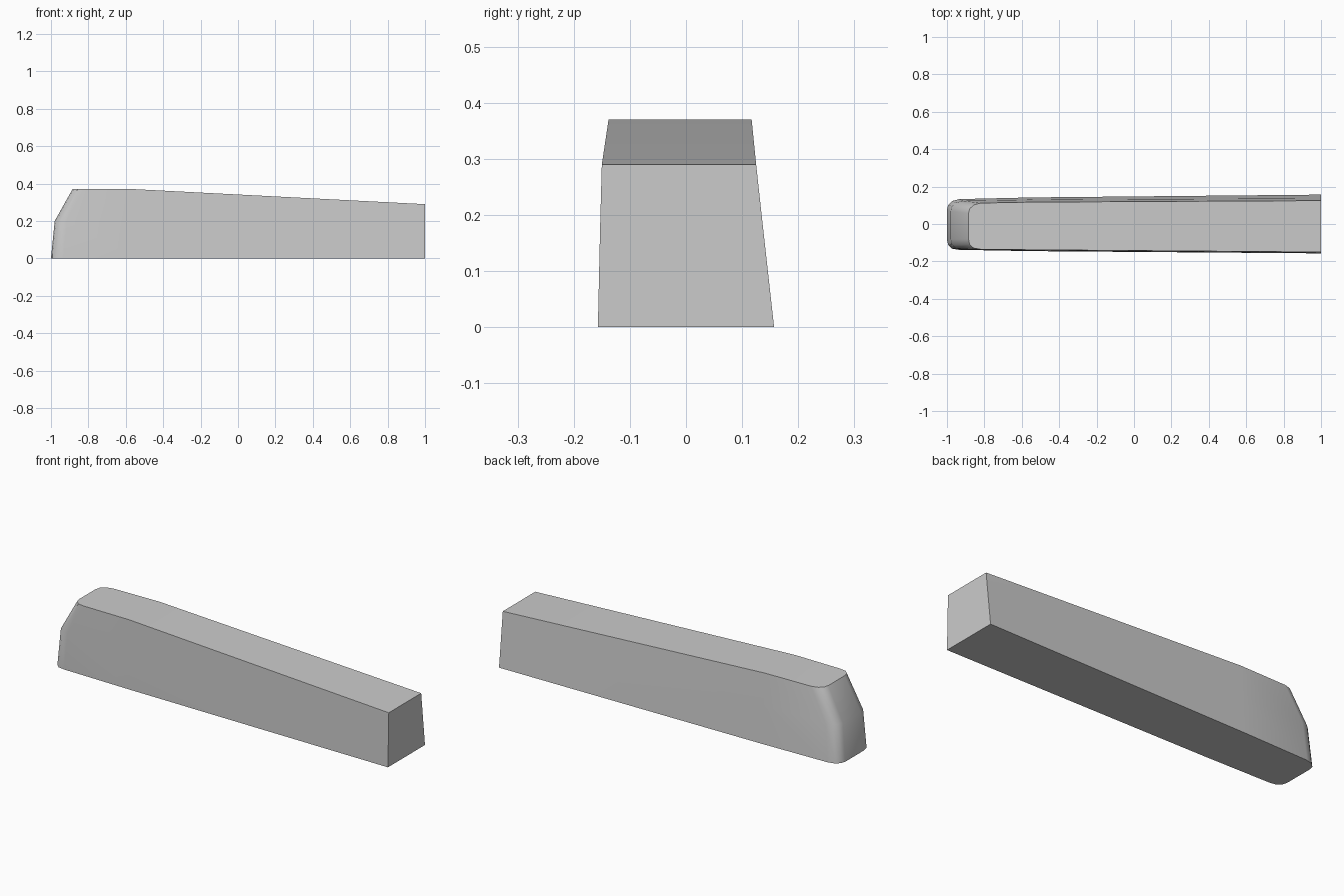
import bpy, bmesh

cube = bpy.data.objects.get("Cube")
if cube:
    bpy.data.objects.remove(cube, do_unlink=True)

grey = bpy.data.materials.new("light_grey")
grey.use_nodes = True
grey.diffuse_color = (0.6, 0.6, 0.6, 1)
grey.node_tree.nodes["Principled BSDF"].inputs["Base Color"].default_value = (0.6, 0.6, 0.6, 1)


def ring(tail_front, tail_back, mid_front, mid_back, nose_front, nose_back, nose_x, z_tail, z_nose):
    """Plan outline of one level, from the front tail corner round the nose to the back."""
    side_x = nose_x + 0.028
    return [
        (1, tail_front, z_tail),
        (-0.55, mid_front, z_nose),
        (nose_x + 0.065, nose_front, z_nose),
        (side_x, nose_front + 0.006, z_nose),
        (nose_x + 0.007, nose_front + 0.025, z_nose),
        (nose_x, nose_front + 0.055, z_nose),
        (nose_x, nose_back - 0.055, z_nose),
        (nose_x + 0.007, nose_back - 0.03, z_nose),
        (side_x, nose_back - 0.01, z_nose),
        (nose_x + 0.065, nose_back, z_nose),
        (-0.55, mid_back, z_nose),
        (1, tail_back, z_tail),
    ]


# Tapered bar: three stacked outlines, foot, shoulder and top
levels = [
    ring(-0.157, 0.157, -0.145, 0.142, -0.138, 0.133, -1.0, 0, 0),
    ring(-0.153, 0.137, -0.142, 0.130, -0.137, 0.124, -0.98, 0.18, 0.2),
    ring(-0.150, 0.125, -0.138, 0.117, -0.135, 0.112, -0.885, 0.29, 0.37),
]
bm = bmesh.new()
rings = [[bm.verts.new(p) for p in level] for level in levels]
count = len(rings[0])
for low, high in zip(rings, rings[1:]):
    for i in range(count - 1):
        bm.faces.new((low[i], low[i + 1], high[i + 1], high[i]))

# Underside, sloping top split at the bend, and flat tail end
bm.faces.new(rings[0])
top = rings[2]
bm.faces.new(top[1:-1])
bm.faces.new((top[0], top[1], top[-2], top[-1]))
bm.faces.new([r[0] for r in rings] + [r[-1] for r in reversed(rings)])
bmesh.ops.recalc_face_normals(bm, faces=bm.faces)

mesh = bpy.data.meshes.new("tapered_bar")
bm.to_mesh(mesh)
bm.free()
mesh.materials.append(grey)
bar = bpy.data.objects.new("tapered_bar", mesh)
bpy.context.collection.objects.link(bar)
bpy.context.view_layer.objects.active = bar
bar.select_set(True)
bpy.ops.object.shade_smooth_by_angle(angle=0.6)
